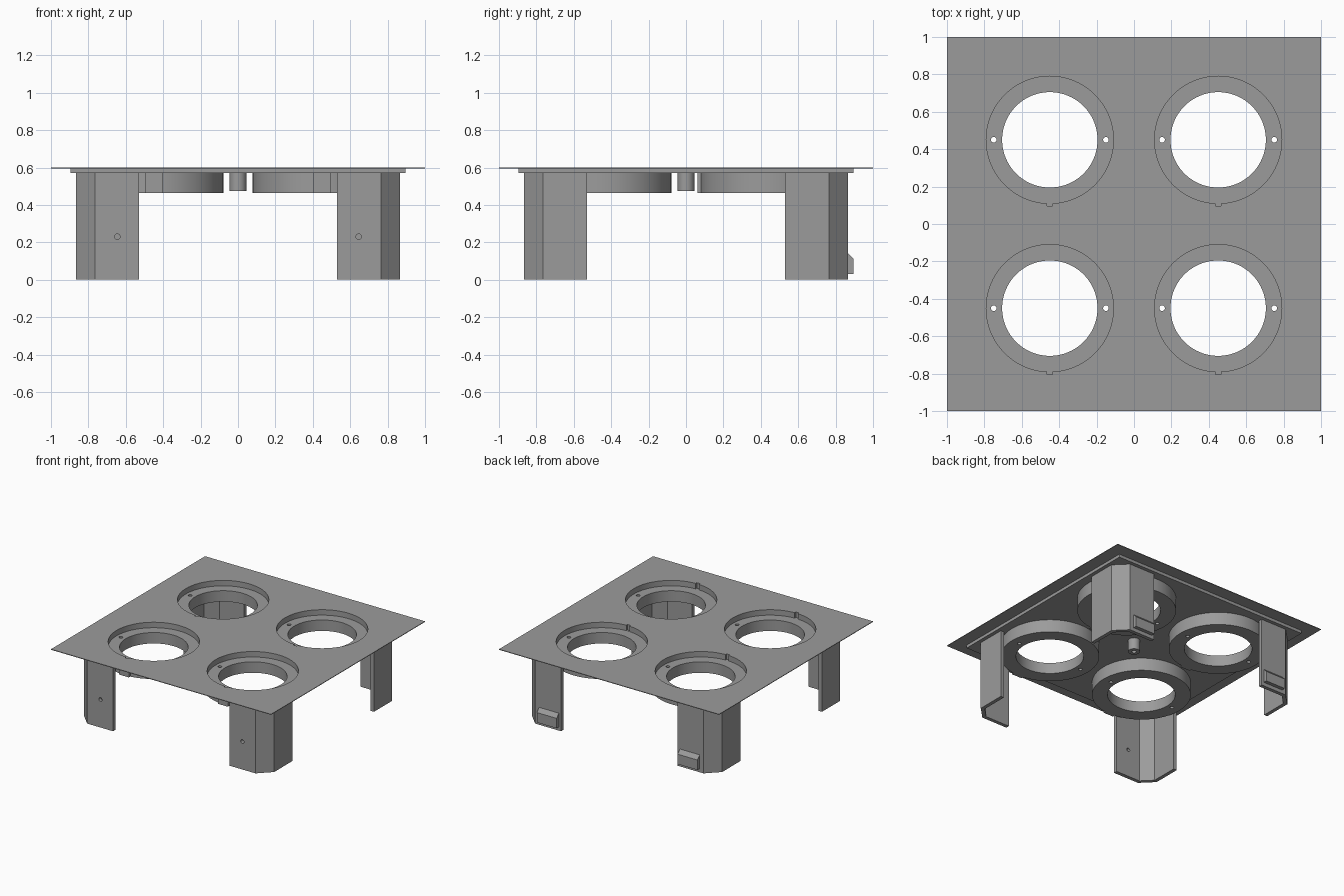
import bpy, bmesh, math

if "Cube" in bpy.data.objects:
    bpy.data.objects.remove(bpy.data.objects["Cube"])

grey = bpy.data.materials.new("mid_grey")
grey.diffuse_color = (0.33, 0.33, 0.33, 1)
grey.use_nodes = True
grey.node_tree.nodes["Principled BSDF"].inputs["Base Color"].default_value = grey.diffuse_color


def prism(name, pts, lo, hi, axis="z"):
    """Extrude a 2D outline along an axis: z uses (x, y), y uses (x, z), x uses (y, z)."""
    place = {"z": lambda a, b, h: (a, b, h),
             "y": lambda a, b, h: (a, h, b),
             "x": lambda a, b, h: (h, a, b)}[axis]
    bm = bmesh.new()
    bottom = bm.faces.new([bm.verts.new(place(a, b, lo)) for a, b in pts])
    ext = bmesh.ops.extrude_face_region(bm, geom=[bottom])
    for v in ext["geom"]:
        if isinstance(v, bmesh.types.BMVert):
            v.co["xyz".index(axis)] = hi
    bmesh.ops.recalc_face_normals(bm, faces=bm.faces)
    mesh = bpy.data.meshes.new(name)
    bm.to_mesh(mesh)
    bm.free()
    mesh.materials.append(grey)
    obj = bpy.data.objects.new(name, mesh)
    bpy.context.collection.objects.link(obj)
    return obj


def rect(cx, cy, hx, hy):
    return [(cx - hx, cy - hy), (cx + hx, cy - hy), (cx + hx, cy + hy), (cx - hx, cy + hy)]


def circle(cx, cy, r, n=64):
    return [(cx + r * math.cos(2 * math.pi * i / n), cy + r * math.sin(2 * math.pi * i / n))
            for i in range(n)]


def combine(obj, tool, operation):
    mod = obj.modifiers.new("combine", "BOOLEAN")
    mod.operation, mod.object, mod.solver = operation, tool, "EXACT"
    bpy.context.view_layer.objects.active = obj
    bpy.ops.object.modifier_apply(modifier=mod.name)
    bpy.data.objects.remove(tool)


def smooth(obj):
    bpy.ops.object.select_all(action="DESELECT")
    obj.select_set(True)
    bpy.context.view_layer.objects.active = obj
    bpy.ops.object.shade_smooth_by_angle(angle=math.radians(30))


# Top panel with a stepped slab below its thin flange
panel = prism("top_panel", rect(0, 0, 1, 1), 0.595, 0.6)
combine(panel, prism("slab", rect(0, 0, 0.895, 0.895), 0.57, 0.598), "UNION")

# Four round sockets hanging under the panel, each with a key bump at the front
centres = [(sx * 0.45, sy * 0.45) for sx in (-1, 1) for sy in (-1, 1)]
for cx, cy in centres:
    combine(panel, prism("cup", circle(cx, cy, 0.372, 96), 0.465, 0.585), "UNION")
    combine(panel, prism("bump", rect(cx, cy - 0.35, 0.045, 0.038), 0.465, 0.583), "UNION")

# Seat recess, key notch, through opening and two screw holes per socket
for cx, cy in centres:
    combine(panel, prism("recess", circle(cx, cy, 0.34, 96), 0.555, 0.7), "DIFFERENCE")
    combine(panel, prism("notch", rect(cx, cy - 0.335, 0.015, 0.02), 0.5551, 0.71), "DIFFERENCE")
    combine(panel, prism("opening", circle(cx, cy, 0.255, 96), 0.4, 0.72), "DIFFERENCE")
    for dx in (-0.3, 0.3):
        combine(panel, prism("screw", circle(cx + dx, cy, 0.015, 20), 0.4, 0.73), "DIFFERENCE")
smooth(panel)

# Central post with a blind screw hole
post = prism("centre_post", circle(0, 0, 0.045, 40), 0.475, 0.575)
combine(post, prism("bore", circle(0, 0, 0.018, 20), 0.4, 0.55), "DIFFERENCE")
smooth(post)

# Chamfered corner legs made of thin wall
OUT, MID, END, WALL = 0.865, 0.765, 0.53, 0.03
IN, BEND = OUT - WALL, MID - WALL * math.tan(math.pi / 8)
outline = [(END, OUT), (MID, OUT), (OUT, MID), (OUT, END),
           (IN, END), (IN, BEND), (BEND, IN), (END, IN)]
# Clip on the rear legs, sloped on its upper edge
clip = [(0.85, 0.03), (0.895, 0.03), (0.895, 0.112), (0.865, 0.143), (0.85, 0.143)]

for sx, side in ((-1, "left"), (1, "right")):
    for sy, end in ((-1, "front"), (1, "back")):
        leg = prism(f"{end}_{side}_leg", [(sx * x, sy * y) for x, y in outline], 0, 0.573)
        if sy < 0:
            combine(leg, prism("leg_hole", circle(sx * 0.645, 0.23, 0.015, 20), -1, -0.7, "y"),
                    "DIFFERENCE")
            smooth(leg)
        else:
            prism(f"{side}_clip", clip, sx * 0.64 - 0.09, sx * 0.64 + 0.09, "x")
